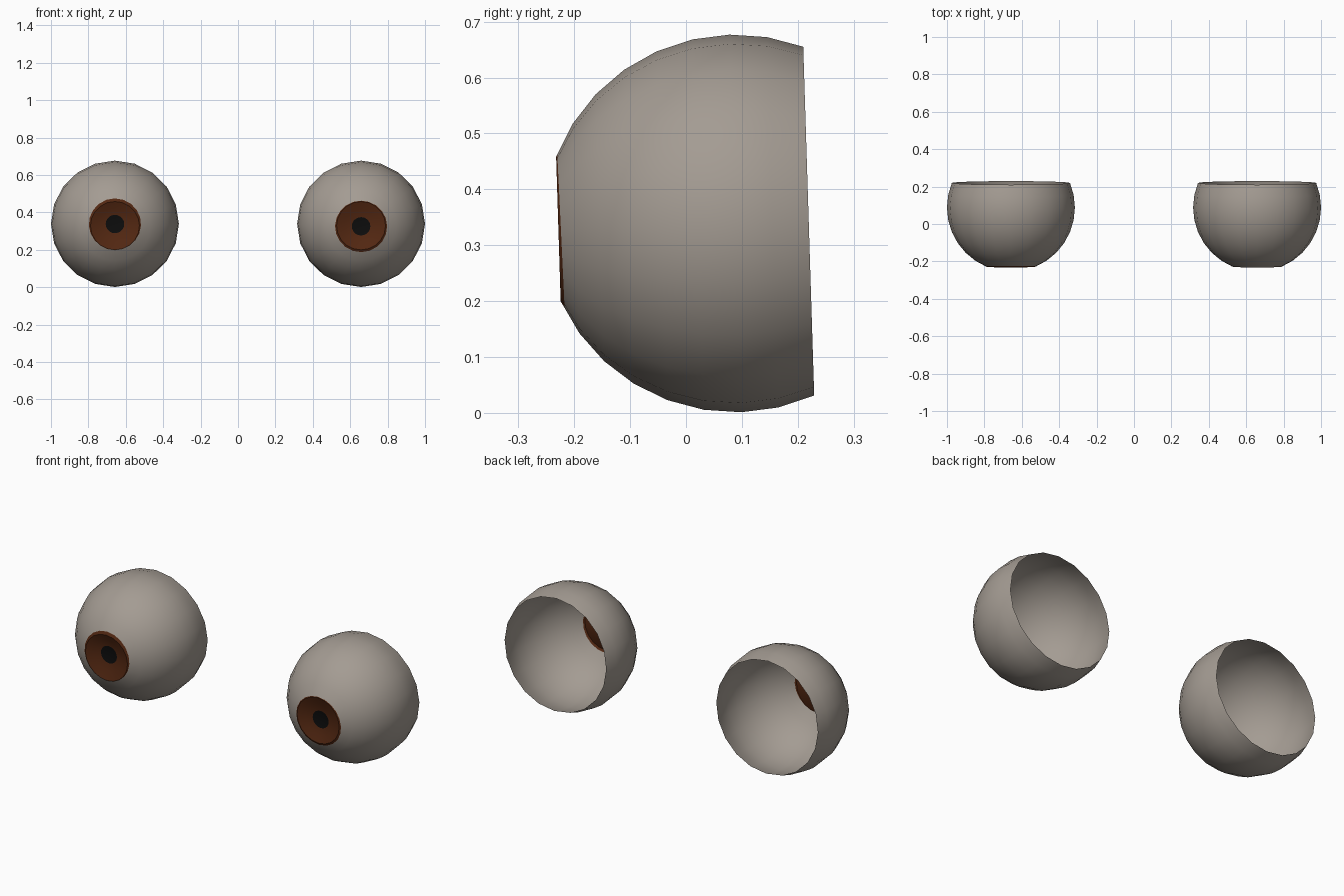
import bpy, math
from mathutils import Matrix, Vector

if "Cube" in bpy.data.objects:
    bpy.data.objects.remove(bpy.data.objects["Cube"])

SEG = 20                       # sides around each eye
RX, RY, RZ = 0.342, 0.343, 0.338
STEP = math.radians(11.25)     # spacing of the rings along the eye


def material(name, rgb):
    m = bpy.data.materials.new(name)
    m.diffuse_color = (*rgb, 1)
    m.use_nodes = True
    m.node_tree.nodes["Principled BSDF"].inputs["Base Color"].default_value = m.diffuse_color
    return m


MATS = [material("eye_white", (0.37, 0.33, 0.29)),
        material("iris_brown", (0.088, 0.021, 0.006)),
        material("pupil_black", (0.004, 0.004, 0.004))]


def ring(radius, y, shift=0.0):
    """Closed loop around the eye axis (-y), in unit-sphere size."""
    out = []
    for i in range(SEG):
        a = 2 * math.pi * i / SEG
        out.append((radius * math.cos(a), y, radius * math.sin(a) + shift))
    return out


def dish_y(r):
    """Hollow iris: the front cap mirrored inwards."""
    return -2 * math.cos(2 * STEP) + math.sqrt(1 - r * r)


def iris_edge(shift):
    """Edge of the brown, lying on the first band of the white."""
    r0, y0 = math.sin(2 * STEP), -math.cos(2 * STEP)
    r1, y1 = math.sin(3 * STEP), -math.cos(3 * STEP)
    out = []
    for i in range(SEG):
        a = 2 * math.pi * i / SEG
        r = max(0.407 + shift * math.sin(a), r0 + 0.002)
        t = (r - r0) / (r1 - r0)
        out.append((r * math.cos(a), y0 + (y1 - y0) * t, r * math.sin(a)))
    return out


def make_eye(name, x, shift):
    # pupil and hollow iris, then the shell rings back to the open rim
    loops = [(ring(0.07, dish_y(0.07), shift), 2),
             (ring(0.145, dish_y(0.145), shift), 2),
             (ring(0.26, dish_y(0.26), shift / 2), 1),
             (ring(math.sin(2 * STEP), -math.cos(2 * STEP)), 1),
             (iris_edge(shift), 1)]
    loops += [(ring(math.sin(k * STEP), -math.cos(k * STEP)), 0)
              for k in range(3, 11)]

    verts = [(0, dish_y(0), shift)]
    faces, mats = [], []
    for n, (pts, mat) in enumerate(loops):
        base = len(verts)
        verts += pts
        for i in range(SEG):
            j = (i + 1) % SEG
            if n == 0:
                faces.append((0, base + i, base + j))
            else:
                p = base - SEG
                faces.append((p + i, base + i, base + j, p + j))
            mats.append(mat)

    # size, slight downward look, and place
    place = (Matrix.Translation((x, 0.0884, 0.339))
             @ Matrix.Rotation(math.radians(1.8), 4, 'X')
             @ Matrix.Diagonal((RX, RY, RZ, 1)))
    me = bpy.data.meshes.new(name)
    me.from_pydata([place @ Vector(v) for v in verts], [], faces)
    for m in MATS:
        me.materials.append(m)
    for poly, mat in zip(me.polygons, mats):
        poly.material_index = mat
    me.update()
    ob = bpy.data.objects.new(name, me)
    bpy.context.collection.objects.link(ob)

    bpy.ops.object.select_all(action='DESELECT')
    ob.select_set(True)
    bpy.context.view_layer.objects.active = ob
    bpy.ops.object.shade_smooth_by_angle(angle=math.radians(30))


make_eye("left_eye", -0.658, 0.024)
make_eye("right_eye", 0.658, -0.012)
